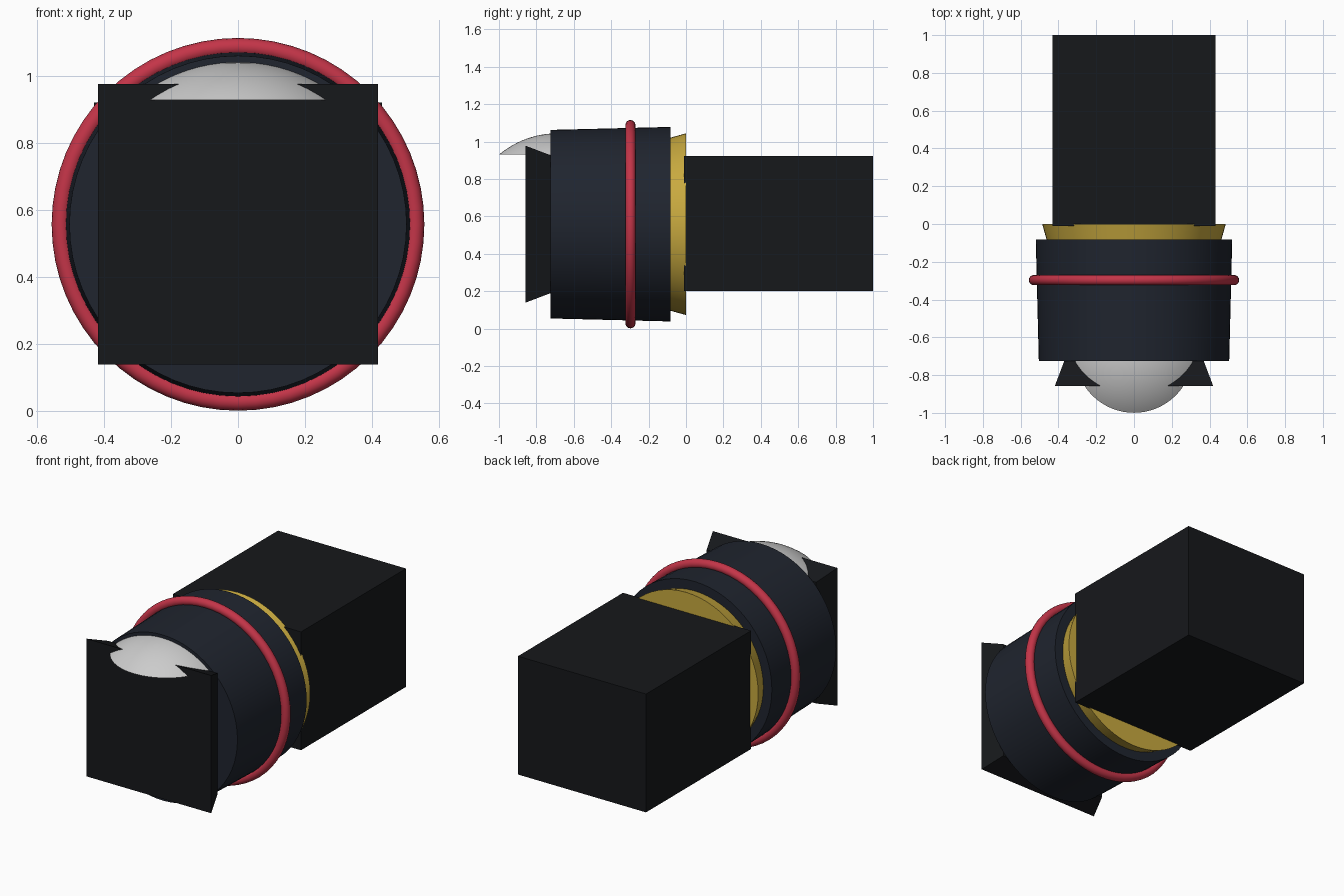
import bpy, bmesh, math
from mathutils import Matrix

if "Cube" in bpy.data.objects:
    bpy.data.objects.remove(bpy.data.objects["Cube"])

ZC = 0.558  # height of the lens axis


def material(name, rgb):
    m = bpy.data.materials.new(name)
    m.diffuse_color = (*rgb, 1)
    m.use_nodes = True
    m.node_tree.nodes["Principled BSDF"].inputs["Base Color"].default_value = m.diffuse_color
    return m


BLACK = material("black", (0.008, 0.009, 0.011))
NAVY = material("navy", (0.014, 0.018, 0.028))
RED = material("red", (0.55, 0.035, 0.065))
GOLD = material("gold", (0.58, 0.40, 0.05))


def finish(obj, name, mat=None, smooth=True):
    obj.name = name
    if mat:
        obj.data.materials.append(mat)
    if smooth:
        bpy.ops.object.select_all(action='DESELECT')
        obj.select_set(True)
        bpy.context.view_layer.objects.active = obj
        bpy.ops.object.shade_smooth_by_angle(angle=math.radians(30))
    return obj


def from_bmesh(bm, name, mat=None, smooth=True):
    mesh = bpy.data.meshes.new(name)
    bm.to_mesh(mesh)
    bm.free()
    obj = bpy.data.objects.new(name, mesh)
    bpy.context.collection.objects.link(obj)
    return finish(obj, name, mat, smooth)


def frustum(name, y0, r0, y1, r1, mat, sides=64, turn=0.0):
    """Capped cone along y, radius r0 at the front y0 and r1 at the back y1."""
    bm = bmesh.new()
    # local +z is turned towards -y, so radius2 is the front
    m = (Matrix.Translation((0, (y0 + y1) / 2, ZC))
         @ Matrix.Rotation(math.pi / 2, 4, 'X') @ Matrix.Rotation(turn, 4, 'Z'))
    bmesh.ops.create_cone(bm, cap_ends=True, segments=sides, radius1=r1,
                          radius2=r0, depth=y1 - y0, matrix=m)
    return from_bmesh(bm, name, mat, sides > 8)


# Lens barrel and mount
frustum("barrel", -0.725, 0.504, -0.083, 0.52, NAVY)
frustum("mount_ring", -0.085, 0.462, 0.0, 0.486, GOLD)

# Square flared hood
Q = math.sqrt(2)
frustum("hood", -0.857, 0.419 * Q, -0.725, 0.369 * Q, BLACK, 4, math.pi / 4)

# Red grip ring
bpy.ops.mesh.primitive_torus_add(major_radius=0.53, minor_radius=0.027,
                                 major_segments=64, minor_segments=16,
                                 location=(0, -0.297, ZC),
                                 rotation=(math.pi / 2, 0, 0))
finish(bpy.context.object, "red_ring", RED)

# Glass: shallow open cap of a sphere, domed upwards
bm = bmesh.new()
bmesh.ops.create_uvsphere(bm, u_segments=64, v_segments=48, radius=0.486)
bmesh.ops.bisect_plane(bm, geom=bm.verts[:] + bm.edges[:] + bm.faces[:],
                       plane_co=(0, 0, 0.372), plane_no=(0, 0, 1),
                       clear_inner=True)
bmesh.ops.translate(bm, verts=bm.verts[:], vec=(0, -0.687, ZC))
from_bmesh(bm, "glass_dome")

# Rear body block
bm = bmesh.new()
bmesh.ops.create_cube(bm, size=1, matrix=Matrix.Translation((0, 0.495, 0.562))
                      @ Matrix.Diagonal((0.862, 1.01, 0.72, 1)))
from_bmesh(bm, "rear_body", BLACK, False)
